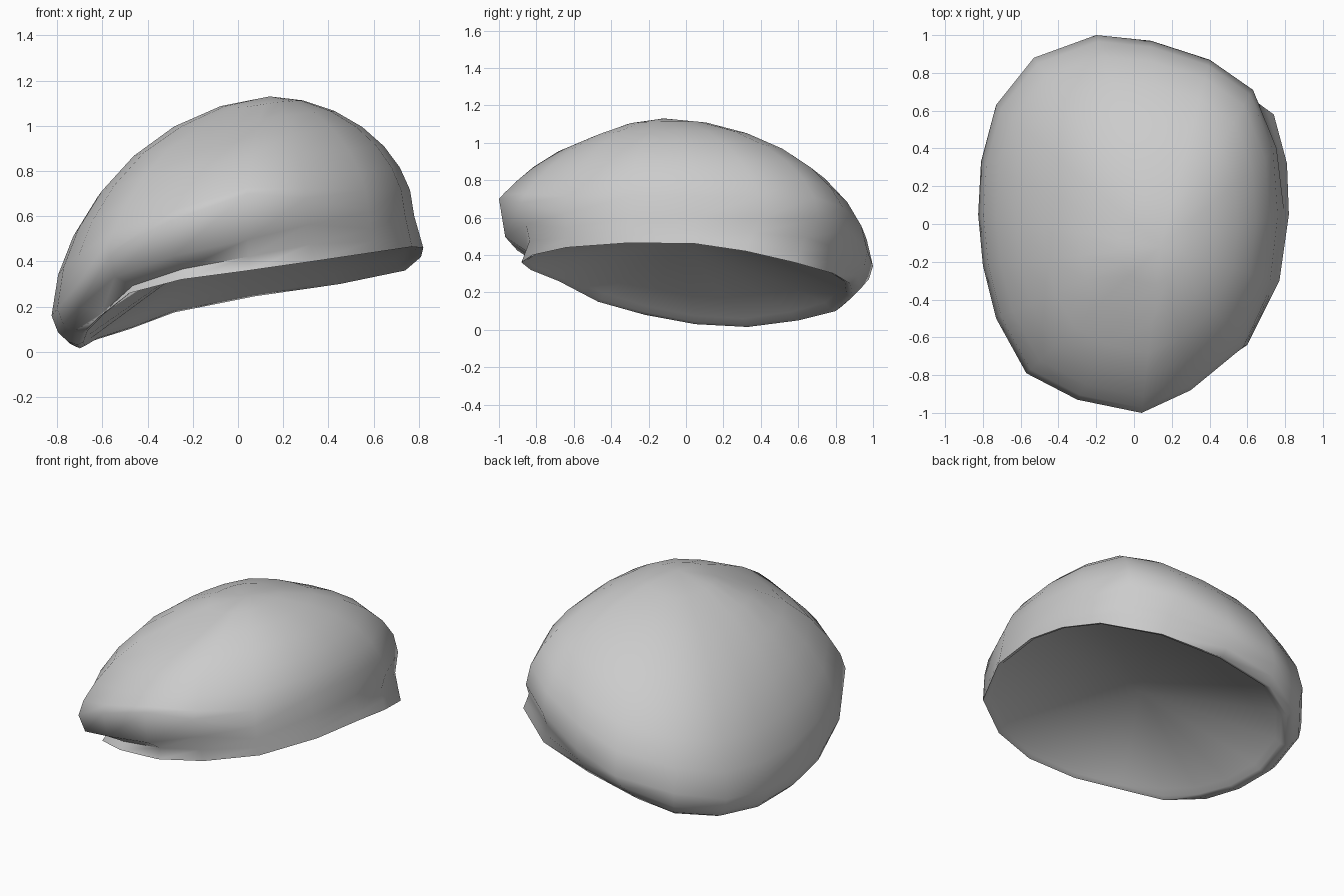
import bpy, bmesh, math
from mathutils import Vector

if "Cube" in bpy.data.objects:
    bpy.data.objects.remove(bpy.data.objects["Cube"])

# Widest outline of the soft crown, counter-clockwise from the right side
OUTLINE = [(.78, .05, .60), (.755, .40, .59), (.63, .71, .59), (.40, .87, .53), (.09, .97, .42), (-.20, 1, .34),
           (-.53, .88, .27), (-.73, .63, .19), (-.81, .33, .16), (-.825, .05, .16), (-.80, -.22, .19),
           (-.73, -.50, .27), (-.57, -.79, .44), (-.30, -.93, .58), (.04, -1, .70), (.30, -.88, .68),
           (.58, -.65, .62), (.74, -.30, .60)]
# Rim of the head opening, same order
RIM = [(.82, .05, .46), (.81, .32, .42), (.74, .58, .36), (.45, .79, .30), (.07, .88, .245), (-.28, .89, .175),
       (-.48, .80, .10), (-.64, .60, .05), (-.70, .33, .015), (-.71, .05, .03), (-.69, -.22, .08),
       (-.62, -.47, .15), (-.48, -.68, .26), (-.25, -.83, .32), (.05, -.88, .36), (.33, -.82, .40),
       (.60, -.64, .44), (.77, -.30, .465)]
TOP = Vector((.14, -.12, 1.13))
POCKET = Vector((-.08, -.04, .48))
outline = [Vector(p) for p in OUTLINE]
rim = [Vector(p) for p in RIM]


def crown_point(p, f):
    """Point on the dome, f = 1 at the outline and 0 at the top."""
    q = TOP.lerp(p, f)
    d = (p - TOP).xy.normalized()
    # flatter slope towards the front peak and the back left
    front = max(0, d.dot(Vector((-.2, -.98)))) ** 3
    e = 1.9 - .22 * max(0, d.dot(Vector((-.7, .7)))) ** 2
    rise = (1 - front) * max(0, 1 - f ** e) ** (1 / e) + front * (1 - f ** 2.2)
    q.z = p.z + (TOP.z - p.z) * rise
    # shallow dent behind the front peak
    q.z -= .06 * math.exp(-((q.x + .08) ** 2 + (q.y + .48) ** 2) / .05)
    return q


def scaled(p, s, dz=0):
    return Vector((p.x * s, p.y * s, p.z + dz))


# Rings from the lip inside the opening up to the dome
rings = [[scaled(p, .93, .045) for p in rim], [scaled(p, .965, .012) for p in rim], rim]
tuck, fold = [], []
for a, b in zip(outline, rim):
    if a.y < -.45 and a.x < .1:         # overhang above the front band
        tuck.append(scaled(b, .97, .18 * (a.z - b.z)))
        lip = b.lerp(a, .72)
        lip.z = b.z + .4 * (a.z - b.z)
        fold.append(lip)
    elif a.x > .3:                      # side with a pinch at the back
        s = .975 if a.y > .2 else 1
        tuck.append(scaled(b.lerp(a, .27), (1 + s) / 2))
        fold.append(scaled(b.lerp(a, .58), s))
    else:                               # rounded back and left side
        low = -.02 if a.x < -.5 else 0
        tuck.append(scaled(b.lerp(a, .27), 1.015, low))
        fold.append(scaled(b.lerp(a, .58), 1.025, low))
rings += [tuck, fold]
for f in (1, .97, .9, .79, .64, .45, .23):
    rings.append([crown_point(p, f) for p in outline])

bm = bmesh.new()
loops = [[bm.verts.new(p) for p in ring] for ring in rings]
n = len(rim)
for lo, hi in zip(loops, loops[1:]):
    for i in range(n):
        j = (i + 1) % n
        bm.faces.new((lo[i], lo[j], hi[j], hi[i]))
# Close the crown and the shallow underside
top, pocket = bm.verts.new(TOP), bm.verts.new(POCKET)
for i in range(n):
    j = (i + 1) % n
    bm.faces.new((loops[-1][i], loops[-1][j], top))
    bm.faces.new((loops[0][j], loops[0][i], pocket))
bmesh.ops.recalc_face_normals(bm, faces=bm.faces)
mesh = bpy.data.meshes.new("soft_cap")
bm.to_mesh(mesh)
bm.free()

cap = bpy.data.objects.new("soft_cap", mesh)
bpy.context.collection.objects.link(cap)
grey = bpy.data.materials.new("light_grey")
grey.diffuse_color = (.6, .6, .6, 1)
grey.use_nodes = True
grey.node_tree.nodes["Principled BSDF"].inputs["Base Color"].default_value = grey.diffuse_color
mesh.materials.append(grey)
bpy.context.view_layer.objects.active = cap
cap.select_set(True)
bpy.ops.object.shade_smooth_by_angle(angle=math.radians(80))
